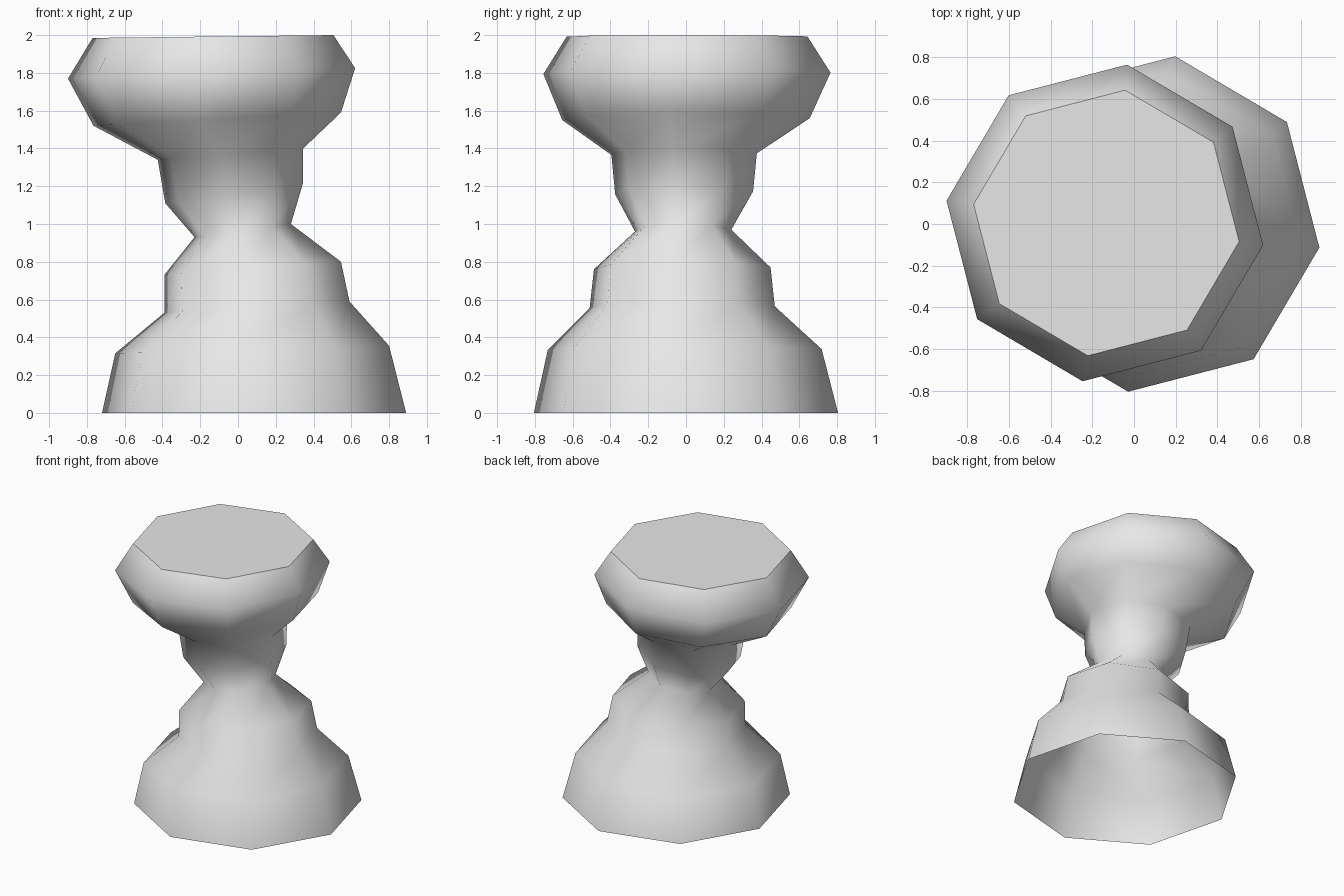
import bpy
import bmesh
from math import cos, sin, radians

cube = bpy.data.objects.get("Cube")
if cube:
    bpy.data.objects.remove(cube, do_unlink=True)

SIDES = 8
TURN = radians(-8)

# Rings from base to top: left x, left z, right x, right z, centre y
RINGS = [
    (-0.72, 0.0, 0.89, 0.0, 0.0),
    (-0.65, 0.315, 0.80, 0.355, -0.007),
    (-0.39, 0.53, 0.59, 0.59, -0.02),
    (-0.39, 0.73, 0.545, 0.80, -0.02),
    (-0.23, 0.93, 0.28, 1.0, -0.015),
    (-0.385, 1.11, 0.345, 1.22, -0.01),
    (-0.425, 1.34, 0.345, 1.40, -0.01),
    (-0.765, 1.52, 0.545, 1.59, 0.0),
    (-0.90, 1.77, 0.62, 1.825, 0.005),
    (-0.77, 1.985, 0.505, 2.0, 0.005),
]


def add_ring(bm, left, z_left, right, z_right, cy):
    """One slightly tilted octagon."""
    cx = (left + right) / 2
    half = (right - left) / 2
    radius = half / cos(TURN)
    tilt = (z_right - z_left) / (right - left)
    verts = []
    for i in range(SIDES):
        a = TURN + radians(360 / SIDES) * i
        dx = radius * cos(a)
        z = (z_left + z_right) / 2 + tilt * dx
        verts.append(bm.verts.new((cx + dx, cy + radius * sin(a), z)))
    return verts


# Plain grey material
grey = bpy.data.materials.new("plain grey")
grey.use_nodes = True
colour = (0.8, 0.8, 0.8, 1)
grey.diffuse_color = colour
grey.node_tree.nodes["Principled BSDF"].inputs["Base Color"].default_value = colour

# Leaning turned body, open underneath
bm = bmesh.new()
rings = [add_ring(bm, *r) for r in RINGS]
for low, high in zip(rings, rings[1:]):
    for i in range(SIDES):
        j = (i + 1) % SIDES
        face = bm.faces.new((low[i], low[j], high[j], high[i]))
        face.smooth = True

# Flat top with a crisp rim
top = bm.faces.new(rings[-1])
top.smooth = False
for edge in top.edges:
    edge.smooth = False

mesh = bpy.data.meshes.new("pedestal")
bm.to_mesh(mesh)
bm.free()
mesh.materials.append(grey)
pedestal = bpy.data.objects.new("pedestal", mesh)
bpy.context.collection.objects.link(pedestal)
